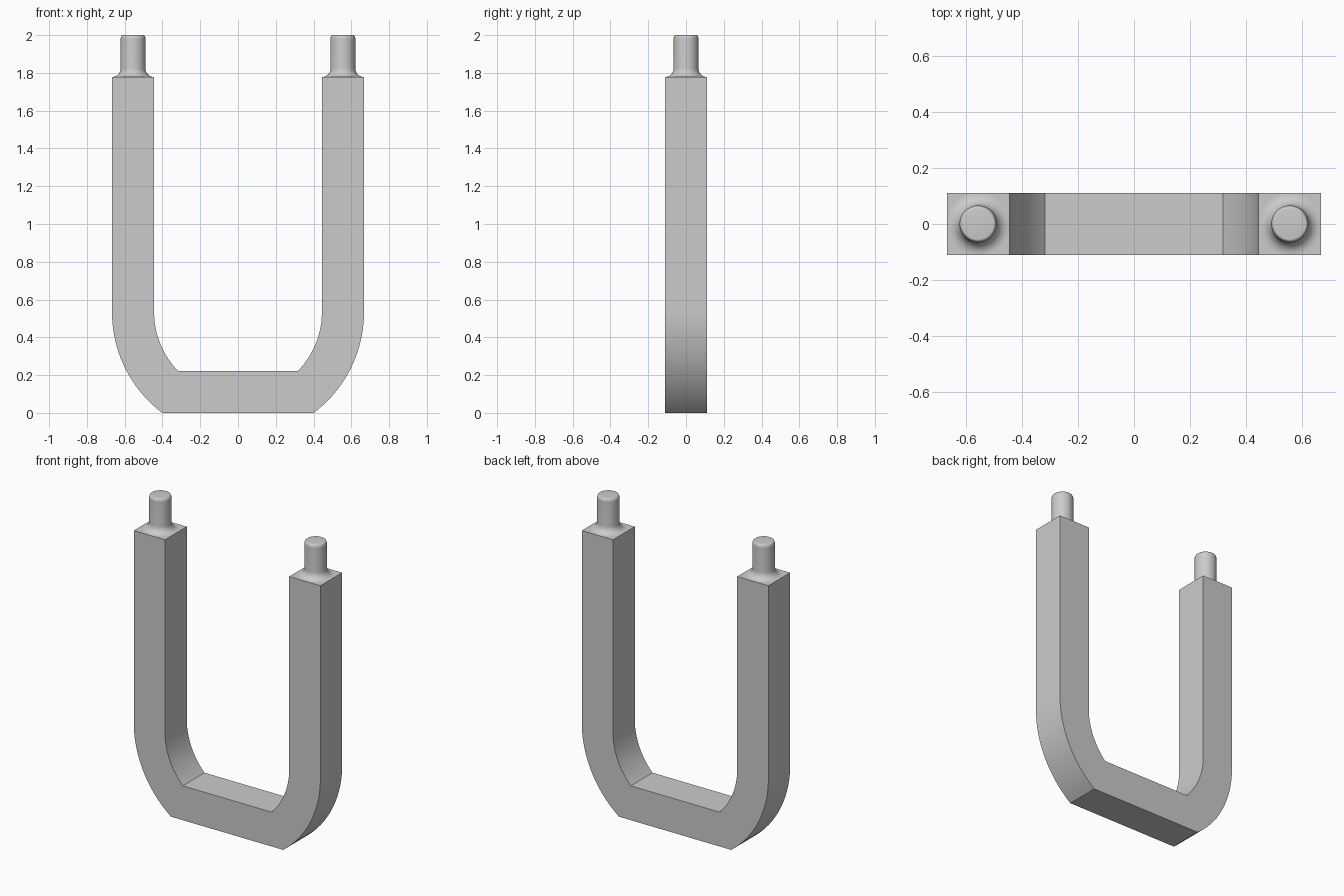
import bpy, bmesh, math

cube = bpy.data.objects.get("Cube")
if cube:
    bpy.data.objects.remove(cube, do_unlink=True)

HALF_DEPTH = 0.111
OUTER, INNER = 0.667, 0.444      # bend radii, both centred on x = 0
BEND_Z = 0.533                   # height of the bend centre
BAR_TOP, LEG_TOP = 0.222, 1.778
POST_R, FILLET, ROUND = 0.066, 0.045, 0.022
LEG_X = (OUTER + INNER) / 2

grey = bpy.data.materials.new("steel grey")
grey.use_nodes = True
COLOUR = (0.6, 0.6, 0.6, 1)
grey.diffuse_color = COLOUR
grey.node_tree.nodes["Principled BSDF"].inputs["Base Color"].default_value = COLOUR


def finish(bm, name, angle):
    bmesh.ops.recalc_face_normals(bm, faces=bm.faces)
    mesh = bpy.data.meshes.new(name)
    bm.to_mesh(mesh)
    bm.free()
    obj = bpy.data.objects.new(name, mesh)
    bpy.context.collection.objects.link(obj)
    mesh.materials.append(grey)
    bpy.ops.object.select_all(action='DESELECT')
    obj.select_set(True)
    bpy.context.view_layer.objects.active = obj
    bpy.ops.object.shade_smooth_by_angle(angle=math.radians(angle))
    return obj


def bend(radius, floor, steps=20):
    """Right-hand edge from the leg top down round the bend to a flat floor."""
    end = math.asin((BEND_Z - floor) / radius)
    arc = [(radius * math.cos(end * i / steps), BEND_Z - radius * math.sin(end * i / steps))
           for i in range(steps + 1)]
    return [(radius, LEG_TOP)] + arc


# U-shaped square bar: strips between the outer and inner edges, then extruded
bm = bmesh.new()
loops = []
for radius, floor in ((OUTER, 0), (INNER, BAR_TOP)):
    right = bend(radius, floor)
    path = right + [(-x, z) for x, z in reversed(right)]
    loops.append([bm.verts.new((x, -HALF_DEPTH, z)) for x, z in path])
outer, inner = loops
for i in range(len(outer) - 1):
    bm.faces.new((outer[i], outer[i + 1], inner[i + 1], inner[i]))
extruded = bmesh.ops.extrude_face_region(bm, geom=bm.faces[:])
moved = [v for v in extruded["geom"] if isinstance(v, bmesh.types.BMVert)]
bmesh.ops.translate(bm, verts=moved, vec=(0, 2 * HALF_DEPTH, 0))
finish(bm, "shackle_bar", 25)

# Round posts: flared foot, straight shaft, rounded tip, spun from a profile
quarter = [math.pi / 2 * i / 8 for i in range(9)]
foot = [(POST_R + FILLET * (1 - math.sin(a)), LEG_TOP + FILLET * (1 - math.cos(a))) for a in quarter]
tip = [(POST_R - ROUND / 2 * (1 - math.cos(a)), 2 - ROUND * (1 - math.sin(a))) for a in quarter]
profile = foot + tip + [(0, 2)]

for name, side in (("left_post", 1), ("right_post", -1)):
    bm = bmesh.new()
    verts = [bm.verts.new((r, 0, z)) for r, z in profile]
    edges = [bm.edges.new(pair) for pair in zip(verts, verts[1:])]
    bmesh.ops.spin(bm, geom=verts + edges, cent=(0, 0, 0), axis=(0, 0, 1),
                   angle=math.tau, steps=48)
    bmesh.ops.remove_doubles(bm, verts=bm.verts[:], dist=0.0002)
    post = finish(bm, name, 40)
    post.location.x = side * LEG_X
